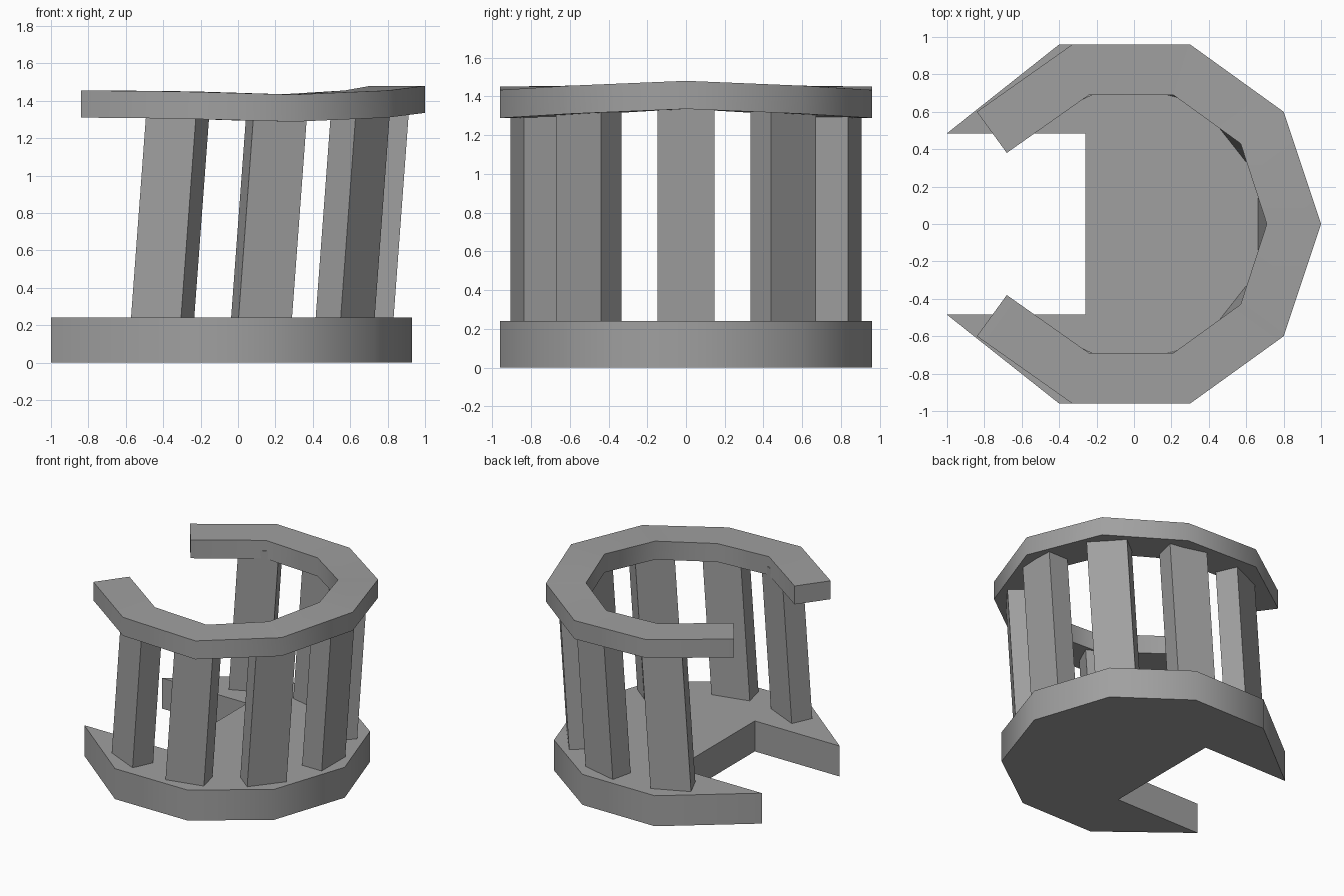
import bpy
import bmesh
from math import sin, cos, radians

cube = bpy.data.objects.get("Cube")
if cube:
    bpy.data.objects.remove(cube, do_unlink=True)

grey = bpy.data.materials.new("plain grey")
grey.use_nodes = True
grey.diffuse_color = (0.35, 0.35, 0.35, 1)
grey.node_tree.nodes["Principled BSDF"].inputs["Base Color"].default_value = grey.diffuse_color


def prism(name, low, high, smooth=False):
    """Closed solid between two matching outlines."""
    bm = bmesh.new()
    a = [bm.verts.new(p) for p in low]
    b = [bm.verts.new(p) for p in high]
    bm.faces.new(a[::-1])
    bm.faces.new(b)
    for i in range(len(a)):
        j = (i + 1) % len(a)
        bm.faces.new((a[i], a[j], b[j], b[i]))
    bmesh.ops.recalc_face_normals(bm, faces=bm.faces)
    me = bpy.data.meshes.new(name)
    bm.to_mesh(me)
    bm.free()
    me.materials.append(grey)
    ob = bpy.data.objects.new(name, me)
    bpy.context.collection.objects.link(ob)
    if smooth:
        bpy.ops.object.select_all(action='DESELECT')
        ob.select_set(True)
        bpy.context.view_layer.objects.active = ob
        bpy.ops.object.shade_smooth_by_angle(angle=radians(40))
    return ob


# Base: thick slab with a rectangular notch
half = [(0.93, 0), (0.73, 0.6), (0.23, 0.96), (-0.4, 0.96), (-1, 0.485), (-0.26, 0.485)]
outline = half + [(x, -y) for x, y in half[:0:-1]]
prism("base", [(x, y, 0) for x, y in outline], [(x, y, 0.24) for x, y in outline], True)

# Posts: seven leaning slats around the base
LEAN = 0.08 / 1.08
for k in range(-3, 4):
    t = radians(38.2 * k)
    foot = [(-0.065 + r * cos(t) - w * sin(t), r * sin(t) + w * cos(t))
            for r, w in ((0.727, -0.147), (0.897, -0.147), (0.897, 0.147), (0.727, 0.147))]
    prism("post_%d" % (k + 4), [(x, y, 0.24) for x, y in foot],
          [(x + LEAN * 1.13, y, 1.37) for x, y in foot])

# Rim: open wavy ring, given as outer and inner points with top height
outer = [(1, 0), (0.8, 0.6), (0.3, 0.96), (-0.33, 0.96), (-0.84, 0.6)]
inner = [(0.71, 0), (0.57, 0.43), (0.21, 0.69), (-0.24, 0.69), (-0.68, 0.38)]
tops = [1.48, 1.455, 1.433, 1.45, 1.455]
bm = bmesh.new()
rings = []
for k in range(-4, 5):
    s = -1 if k < 0 else 1
    i = abs(k)
    (ox, oy), (ix, iy), z = outer[i], inner[i], tops[i]
    rings.append([bm.verts.new(p) for p in (
        (ox, s * oy, z - 0.145), (ox, s * oy, z), (ix, s * iy, z), (ix, s * iy, z - 0.145))])
for p, q in zip(rings, rings[1:]):
    for i in range(4):
        j = (i + 1) % 4
        bm.faces.new((p[i], p[j], q[j], q[i]))
bm.faces.new(rings[0])
bm.faces.new(rings[-1][::-1])
bmesh.ops.recalc_face_normals(bm, faces=bm.faces)
mesh = bpy.data.meshes.new("rim")
bm.to_mesh(mesh)
bm.free()
mesh.materials.append(grey)
rim = bpy.data.objects.new("rim", mesh)
bpy.context.collection.objects.link(rim)
bpy.ops.object.select_all(action='DESELECT')
rim.select_set(True)
bpy.context.view_layer.objects.active = rim
bpy.ops.object.shade_smooth_by_angle(angle=radians(40))
